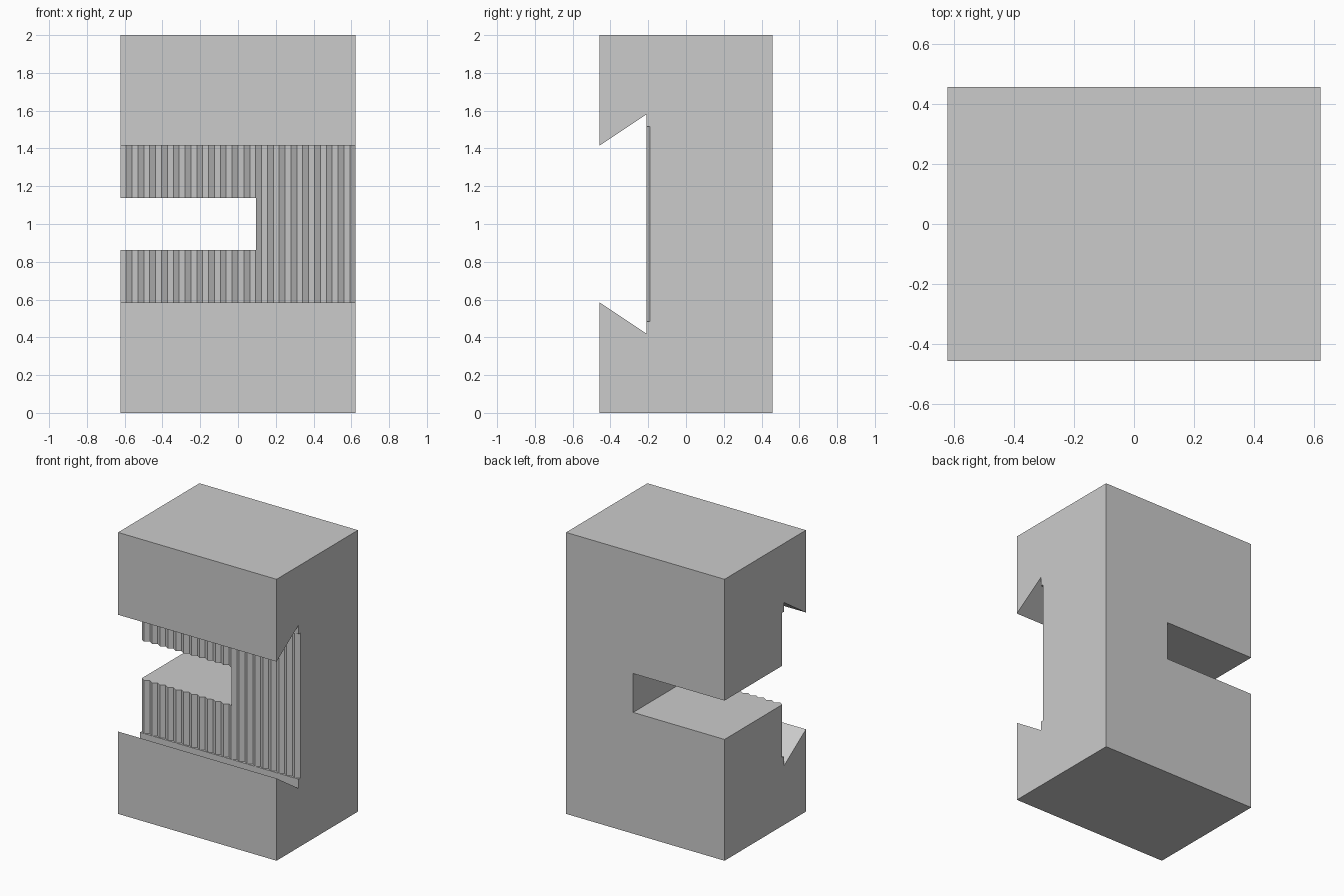
import bpy
import bmesh

cube = bpy.data.objects.get("Cube")
if cube:
    bpy.data.objects.remove(cube)

HALF_X, HALF_Y = 0.623, 0.457
FLOOR_Y, VALLEY_Y = -0.21, -0.19
TEETH = 20

grey = bpy.data.materials.new("plain grey")
grey.use_nodes = True
colour = (0.6, 0.6, 0.6, 1)
grey.diffuse_color = colour
grey.node_tree.nodes["Principled BSDF"].inputs["Base Color"].default_value = colour


def prism(name, points, offset):
    """Extrude a closed polygon of 3D points along an offset vector."""
    bm = bmesh.new()
    face = bm.faces.new([bm.verts.new(p) for p in points])
    result = bmesh.ops.extrude_face_region(bm, geom=[face])
    verts = [v for v in result["geom"] if isinstance(v, bmesh.types.BMVert)]
    bmesh.ops.translate(bm, verts=verts, vec=offset)
    bmesh.ops.recalc_face_normals(bm, faces=bm.faces)
    mesh = bpy.data.meshes.new(name)
    bm.to_mesh(mesh)
    bm.free()
    mesh.materials.append(grey)
    obj = bpy.data.objects.new(name, mesh)
    bpy.context.collection.objects.link(obj)
    return obj


def cut(target, cutter):
    cutter.hide_render = True
    cutter.hide_set(True)
    cutter.display_type = 'WIRE'
    mod = target.modifiers.new(cutter.name, 'BOOLEAN')
    mod.operation = 'DIFFERENCE'
    mod.solver = 'EXACT'
    mod.object = cutter
    bpy.context.view_layer.objects.active = target
    bpy.ops.object.modifier_apply(modifier=mod.name)
    bpy.data.objects.remove(cutter)


# Block with a dovetail channel across the front
half_profile = [(HALF_Y, 0), (-HALF_Y, 0), (-HALF_Y, 0.585), (FLOOR_Y, 0.42)]
profile = half_profile + [(y, 2 - z) for y, z in reversed(half_profile)]
block = prism("dovetail_block", [(-HALF_X, y, z) for y, z in profile],
              (2 * HALF_X, 0, 0))

# Vertical V-shaped serrations in the channel floor
step = HALF_X / TEETH
zigzag = [(-HALF_X + i * step, FLOOR_Y + 0.0005 if i % 2 else VALLEY_Y)
          for i in range(-1, 2 * TEETH + 2)]
zigzag += [(zigzag[-1][0], -0.3), (zigzag[0][0], -0.3)]
cut(block, prism("serration_cutter", [(x, y, 0.485) for x, y in zigzag],
                 (0, 0, 1.03)))

# Slot through the block, open on one side
slot = [(-1, -1, 0.862), (0.095, -1, 0.862), (0.095, -1, 1.138), (-1, -1, 1.138)]
cut(block, prism("slot_cutter", slot, (0, 2, 0)))
